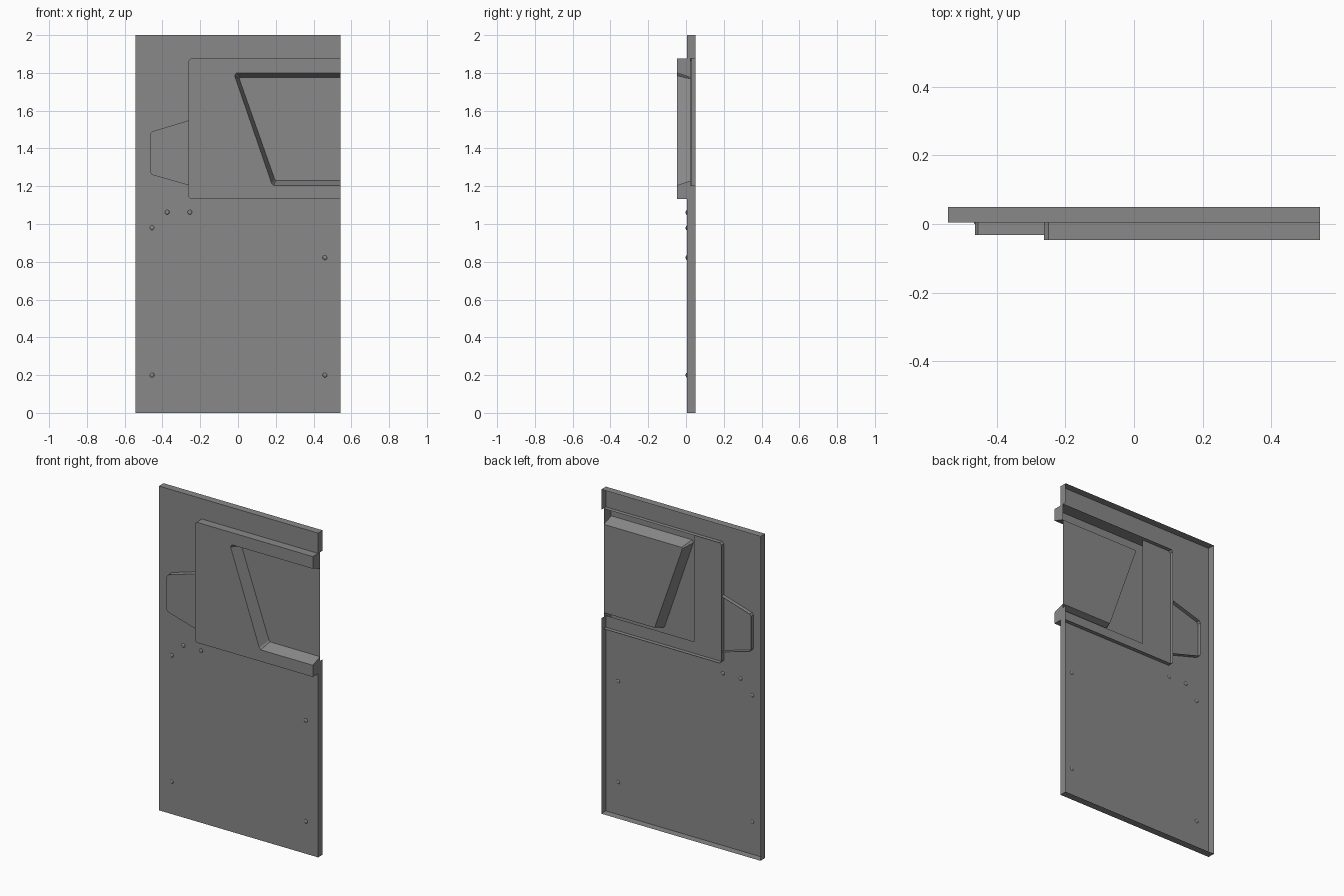
import bpy, bmesh

cube = bpy.data.objects.get("Cube")
if cube:
    bpy.data.objects.remove(cube, do_unlink=True)

grey = bpy.data.materials.new("plain_grey")
grey.use_nodes = True
colour = (0.25, 0.25, 0.25, 1)
grey.diffuse_color = colour
grey.node_tree.nodes["Principled BSDF"].inputs["Base Color"].default_value = colour


def plate(bm, outline, y):
    """Flat sheet from (x, z) points."""
    return bm.faces.new([bm.verts.new((x, y, z)) for x, z in outline])


def wall(bm, path, y0, y1, inner=None):
    """Strip of quads from a path at y0 to the same (or an inner) path at y1."""
    a = [bm.verts.new((x, y0, z)) for x, z in path]
    b = [bm.verts.new((x, y1, z)) for x, z in (inner or path)]
    for i in range(len(path) - 1):
        bm.faces.new((a[i], a[i + 1], b[i + 1], b[i]))


def end_cap(bm, x, profile):
    bm.faces.new([bm.verts.new((x, y, z)) for y, z in profile])


def finish(bm, name):
    bmesh.ops.remove_doubles(bm, verts=bm.verts, dist=0.0005)
    bmesh.ops.recalc_face_normals(bm, faces=bm.faces)
    # The largest sheet looks forward
    if max(bm.faces, key=lambda f: f.calc_area()).normal.y > 0:
        bmesh.ops.reverse_faces(bm, faces=bm.faces)
    mesh = bpy.data.meshes.new(name)
    bm.to_mesh(mesh)
    bm.free()
    mesh.materials.append(grey)
    obj = bpy.data.objects.new(name, mesh)
    bpy.context.collection.objects.link(obj)
    return obj


W, SHEET, RIM, BACK = 0.543, 0.005, 0.05, 0.03
FRONT, FLOOR = -0.047, 0.025
LOW, HIGH = 1.133, 1.875

# Base sheet with a rectangular cut-out and folded rim
cut_low, cut_x = 1.205, -0.057
outline = [(W, cut_low), (W, 0), (-W, 0), (-W, 2), (W, 2), (W, HIGH)]
bm = bmesh.new()
plate(bm, outline + [(cut_x, HIGH), (cut_x, cut_low)], SHEET)
wall(bm, outline, SHEET, RIM)
finish(bm, "base_sheet")

# Raised hollow panel with a sloped, recessed window
L, r = -0.262, 0.012
edge = [(W, LOW), (L + r, LOW), (L, LOW + r), (L, HIGH - r), (L + r, HIGH), (W, HIGH)]
opening = [(W, 1.8), (-0.008, 1.8), (-0.018, 1.785), (0.178, 1.215), (0.188, 1.205), (W, 1.205)]
recess = [(W, 1.775), (0.012, 1.775), (0.007, 1.768), (0.194, 1.238), (0.2, 1.23), (W, 1.23)]
bm = bmesh.new()
plate(bm, edge + opening, FRONT)
wall(bm, edge, FRONT, BACK)
wall(bm, opening, FRONT, FLOOR, recess)
plate(bm, recess, FLOOR)
for outer, mid, inner in ((HIGH, 1.8, 1.775), (LOW, 1.205, 1.23)):
    end_cap(bm, W, [(FRONT, outer), (FRONT, mid), (FLOOR, inner), (FLOOR, outer)])
finish(bm, "raised_panel")

# Tapered side lug
lug = [(L, 1.548), (-0.455, 1.49), (-0.464, 1.478), (-0.464, 1.272), (-0.455, 1.26), (L, 1.205)]
bm = bmesh.new()
plate(bm, lug, -0.032)
wall(bm, lug, -0.032, BACK)
finish(bm, "side_lug")

# Small domed rivets
spots = [(-0.455, 0.98), (-0.375, 1.062), (-0.255, 1.062), (0.46, 0.822), (-0.455, 0.2), (0.46, 0.2)]
for i, (x, z) in enumerate(spots):
    bpy.ops.mesh.primitive_uv_sphere_add(segments=16, ring_count=8, radius=0.012, location=(x, 0.004, z))
    rivet = bpy.context.object
    rivet.name = f"rivet_{i + 1}"
    rivet.scale.y = 0.5
    rivet.data.materials.append(grey)
    bpy.ops.object.shade_smooth_by_angle()
